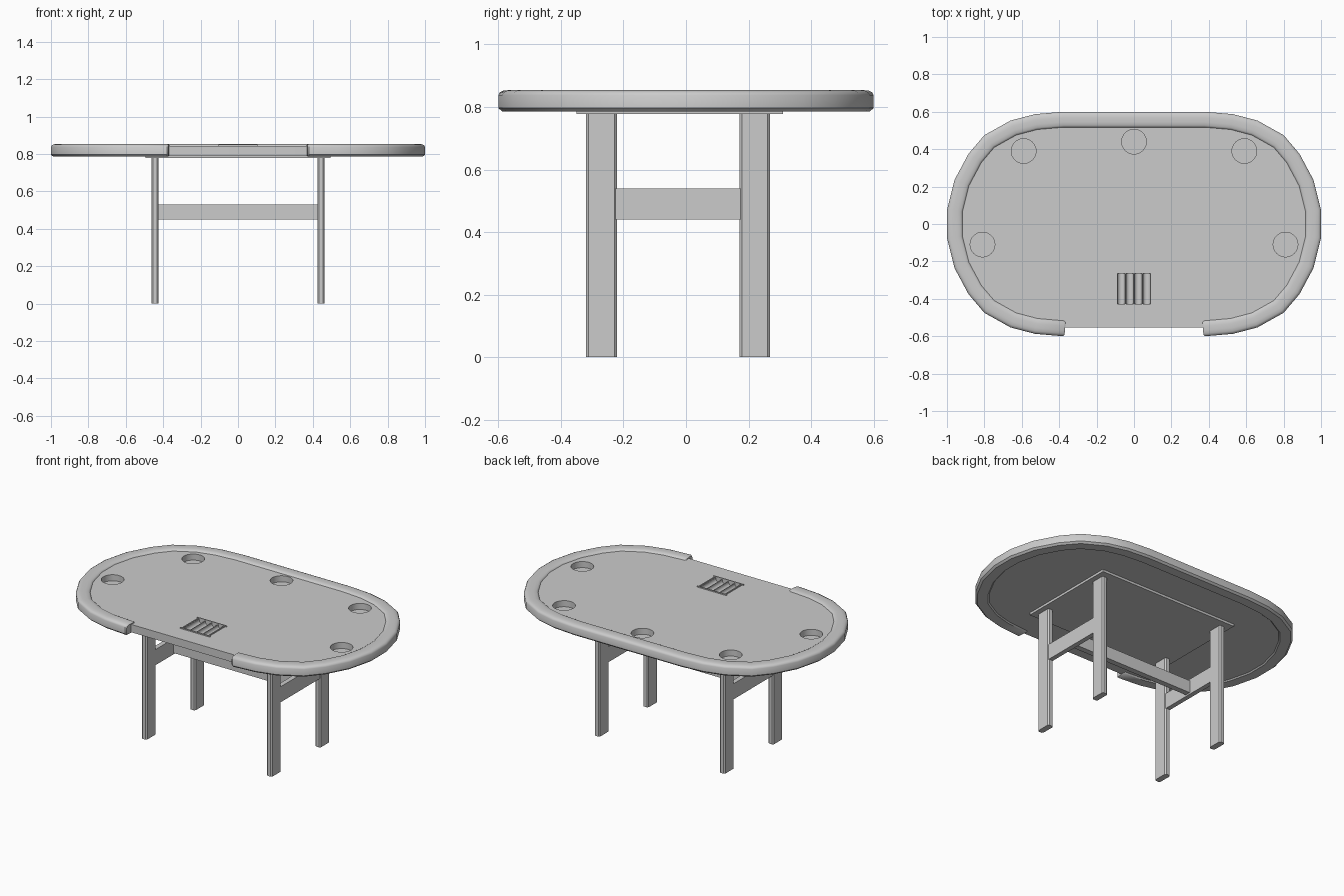
import bpy, bmesh, math
from mathutils import Vector, Matrix

if "Cube" in bpy.data.objects:
    bpy.data.objects.remove(bpy.data.objects["Cube"])


def add_object(name, bm, smooth=None):
    bmesh.ops.recalc_face_normals(bm, faces=bm.faces)
    me = bpy.data.meshes.new(name)
    bm.to_mesh(me)
    bm.free()
    ob = bpy.data.objects.new(name, me)
    bpy.context.collection.objects.link(ob)
    if smooth:
        bpy.ops.object.select_all(action='DESELECT')
        bpy.context.view_layer.objects.active = ob
        ob.select_set(True)
        bpy.ops.object.shade_smooth_by_angle(angle=math.radians(smooth))
    return ob


def box(name, x, y, z, bevel=0):
    bm = bmesh.new()
    bmesh.ops.create_cube(bm, size=1)
    for v in bm.verts:
        v.co = [a[0] + (c + 0.5) * (a[1] - a[0]) for a, c in zip((x, y, z), v.co)]
    if bevel:  # chamfer the upright edges only
        edges = [e for e in bm.edges if abs(e.verts[0].co.z - e.verts[1].co.z) > 0.1]
        bmesh.ops.bevel(bm, geom=edges, offset=bevel, segments=1, affect='EDGES')
    return add_object(name, bm)


# Oval outline, from the front right end around the back to the front left end
quarter = [(0.38, 0.6), (0.53, 0.587), (0.66, 0.553), (0.80, 0.475),
           (0.885, 0.375), (0.96, 0.235), (1.0, 0.075)]
right = [(x, -y) for x, y in quarter] + quarter[::-1]
path = [Vector(p) for p in right] + [Vector((-x, y)) for x, y in right[::-1]]


def inward(i):
    a = (path[i] - path[i - 1]).normalized() if i else None
    b = (path[i + 1] - path[i]).normalized() if i < len(path) - 1 else None
    a, b = a or b, b or a
    t = (a + b).normalized()
    return Vector((-t.y, t.x)) / t.dot(a)


# Padded rail: rounded profile swept along the outline (inward distance, height)
profile = [(0.012, 0.786), (0, 0.797), (0, 0.838), (0.005, 0.847), (0.015, 0.852),
           (0.032, 0.854), (0.055, 0.854), (0.072, 0.852), (0.081, 0.847),
           (0.085, 0.838), (0.085, 0.797), (0.073, 0.786)]
bm = bmesh.new()
rings = []
last = len(path) - 1


def ring(i, scale=1.0, shift=Vector((0, 0))):
    n = inward(i)
    vs = []
    for u, z in profile:
        u, z = 0.0425 + (u - 0.0425) * scale, 0.82 + (z - 0.82) * scale
        p = path[i] + n * u + shift
        vs.append(bm.verts.new((p.x, p.y, z)))
    rings.append(vs)


ring(0, 0.85, Vector((-0.008, 0)))
for i in range(len(path)):
    ring(i)
ring(last, 0.85, Vector((0.008, 0)))
for r, s in zip(rings, rings[1:]):
    for k in range(len(profile)):
        j = (k + 1) % len(profile)
        bm.faces.new((r[k], r[j], s[j], s[k]))
bm.faces.new(rings[0])
bm.faces.new(rings[-1])
add_object("padded_rail", bm, 40)

# Playing surface slab
bm = bmesh.new()
pts = [path[i] + inward(i) * 0.047 for i in range(len(path))]
face = bm.faces.new([bm.verts.new((p.x, p.y, 0.793)) for p in pts])
ext = bmesh.ops.extrude_face_region(bm, geom=[face], use_keep_orig=True)
bmesh.ops.translate(bm, vec=(0, 0, 0.05),
                    verts=[g for g in ext["geom"] if isinstance(g, bmesh.types.BMVert)])
top = add_object("playing_surface", bm)

# Cutter for the cup wells and chip channels
bm = bmesh.new()
for x, y in [(-0.59, 0.39), (0, 0.44), (0.59, 0.39), (-0.81, -0.11), (0.81, -0.11)]:
    bmesh.ops.create_cone(bm, cap_ends=True, segments=32, radius1=0.066, radius2=0.066,
                          depth=0.1, matrix=Matrix.Translation((x, y, 0.854)))
for k in range(4):
    m = Matrix.Translation((-0.0675 + 0.045 * k, -0.347, 0.838)) @ Matrix.Rotation(math.pi / 2, 4, 'X')
    bmesh.ops.create_cone(bm, cap_ends=True, segments=20, radius1=0.0215, radius2=0.0215,
                          depth=0.164, matrix=m)
cutter = add_object("well_cutter", bm)
cutter.hide_render = True
mod = top.modifiers.new("wells", 'BOOLEAN')
mod.operation, mod.solver, mod.object = 'DIFFERENCE', 'EXACT', cutter
bpy.context.view_layer.objects.active = top
bpy.ops.object.modifier_apply(modifier=mod.name)
bpy.data.objects.remove(cutter)
bpy.ops.object.select_all(action='DESELECT')
top.select_set(True)
bpy.ops.object.shade_smooth_by_angle(angle=math.radians(30))

# Thin rim around the chip tray
for s in (-1, 1):
    side = "left" if s < 0 else "right"
    box("tray_rim_" + side, (s * 0.093 - 0.003, s * 0.093 + 0.003), (-0.432, -0.262), (0.83, 0.85))
    y = -0.347 + s * 0.085
    box("tray_rim_" + ("front" if s < 0 else "back"), (-0.105, 0.105), (y - 0.003, y + 0.003), (0.83, 0.85))

# Mounting plate, legs and stretchers
box("mounting_plate", (-0.495, 0.495), (-0.35, 0.31), (0.778, 0.797))
for s, side in ((-1, "left"), (1, "right")):
    for y, end in ((-0.27, "front"), (0.22, "back")):
        box(f"{end}_{side}_leg", (s * 0.443 - 0.019, s * 0.443 + 0.019),
            (y - 0.049, y + 0.049), (0, 0.785), 0.008)
    box(side + "_crossbar", (s * 0.443 - 0.015, s * 0.443 + 0.015), (-0.225, 0.175), (0.44, 0.54))
box("long_stretcher", (-0.43, 0.43), (-0.043, -0.007), (0.45, 0.53))
